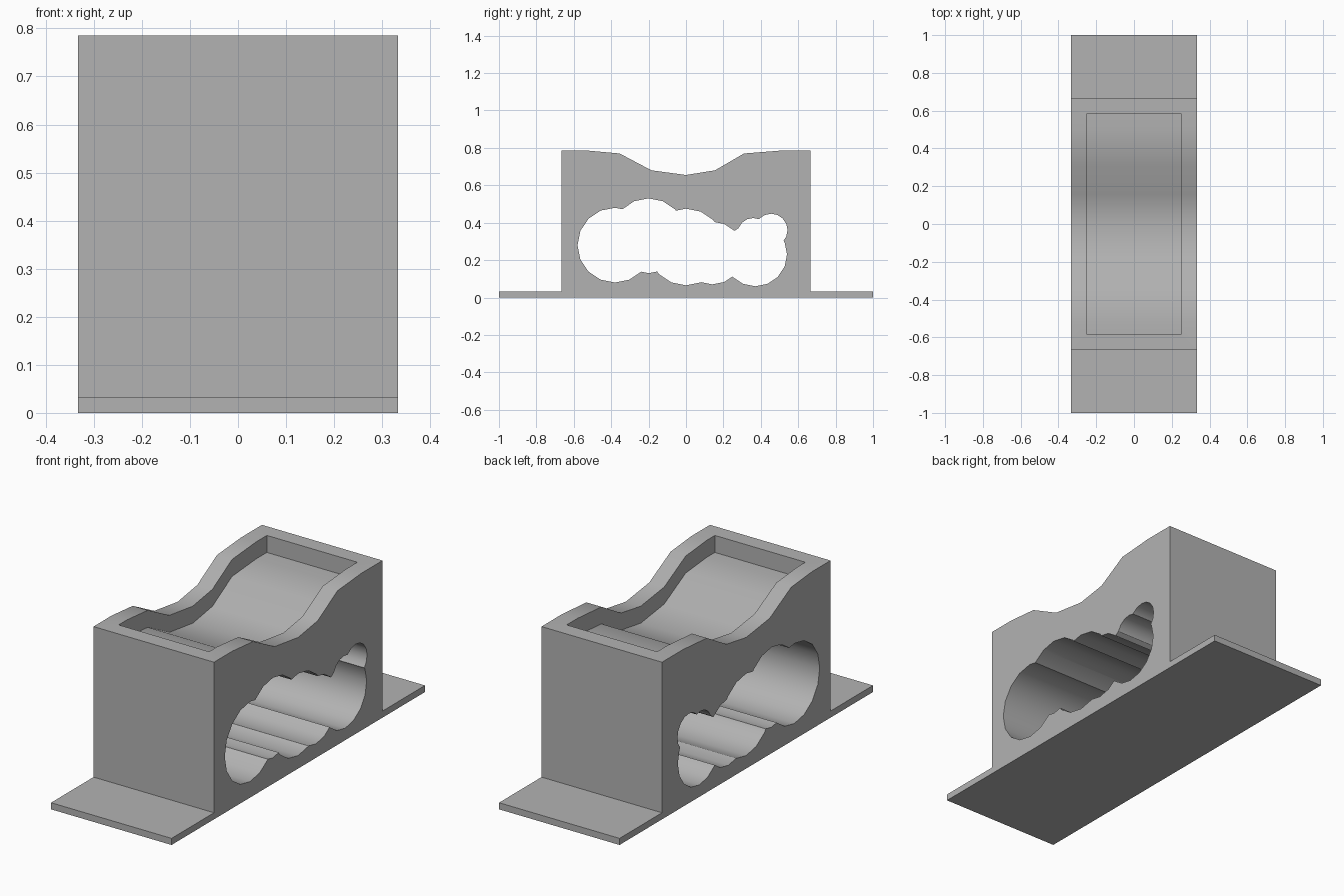
import bpy, bmesh, math

if "Cube" in bpy.data.objects:
    bpy.data.objects.remove(bpy.data.objects["Cube"], do_unlink=True)

HALF_W = 0.333
FLANGE = 0.033
BLOCK = 0.665
RECESS_DEPTH = 0.085

grey = bpy.data.materials.new("plain grey")
grey.use_nodes = True
colour = (0.45, 0.45, 0.45, 1)
grey.diffuse_color = colour
grey.node_tree.nodes["Principled BSDF"].inputs["Base Color"].default_value = colour


def extrude_profile(name, points, half_width):
    """Solid made by sweeping a (y, z) outline along x."""
    bm = bmesh.new()
    face = bm.faces.new([bm.verts.new((-half_width, y, z)) for y, z in points])
    swept = bmesh.ops.extrude_face_region(bm, geom=[face])["geom"]
    bmesh.ops.translate(bm, vec=(2 * half_width, 0, 0),
                        verts=[v for v in swept if isinstance(v, bmesh.types.BMVert)])
    bmesh.ops.recalc_face_normals(bm, faces=bm.faces[:])
    mesh = bpy.data.meshes.new(name)
    bm.to_mesh(mesh)
    bm.free()
    mesh.materials.append(grey)
    obj = bpy.data.objects.new(name, mesh)
    bpy.context.collection.objects.link(obj)
    return obj


def cut(target, cutter):
    cutter.hide_render = True
    mod = target.modifiers.new("cut", 'BOOLEAN')
    mod.operation = 'DIFFERENCE'
    mod.solver = 'EXACT'
    mod.object = cutter
    bpy.context.view_layer.objects.active = target
    bpy.ops.object.modifier_apply(modifier=mod.name)
    bpy.data.objects.remove(cutter, do_unlink=True)


# Saddle block with thin mounting flanges
saddle = [(0.5, 0.785), (0.31, 0.77), (0.155, 0.68), (0, 0.655),
          (-0.185, 0.68), (-0.355, 0.77), (-0.52, 0.785)]
outline = ([(-1, 0), (1, 0), (1, FLANGE), (BLOCK, FLANGE), (BLOCK, 0.785)]
           + saddle + [(-BLOCK, 0.785), (-BLOCK, FLANGE), (-1, FLANGE)])
block = extrude_profile("saddle_block", outline, HALF_W)

# Shallow recess whose floor follows the saddle
floor = [(0.585, 0.785)] + saddle + [(-0.585, 0.785)]
recess = [(y, z - RECESS_DEPTH) for y, z in floor] + [(-0.585, 1), (0.585, 1)]
cut(block, extrude_profile("recess_cutter", recess, 0.25))

# Lobed opening through the sides: y, z, radius of each lobe
lobes = [(-0.38, 0.28, 0.2), (-0.2, 0.33, 0.2), (0, 0.27, 0.205),
         (0.14, 0.238, 0.168), (0.37, 0.23, 0.17),
         (0.36, 0.34, 0.085), (0.455, 0.36, 0.088)]
for y, z, r in lobes:
    ring = [(y + r * math.cos(a * math.tau / 16), z + r * math.sin(a * math.tau / 16))
            for a in range(16)]
    cut(block, extrude_profile("lobe_cutter", ring, 0.5))

bpy.ops.object.select_all(action='DESELECT')
block.select_set(True)
bpy.context.view_layer.objects.active = block
bpy.ops.object.shade_smooth_by_angle(angle=math.radians(32))
